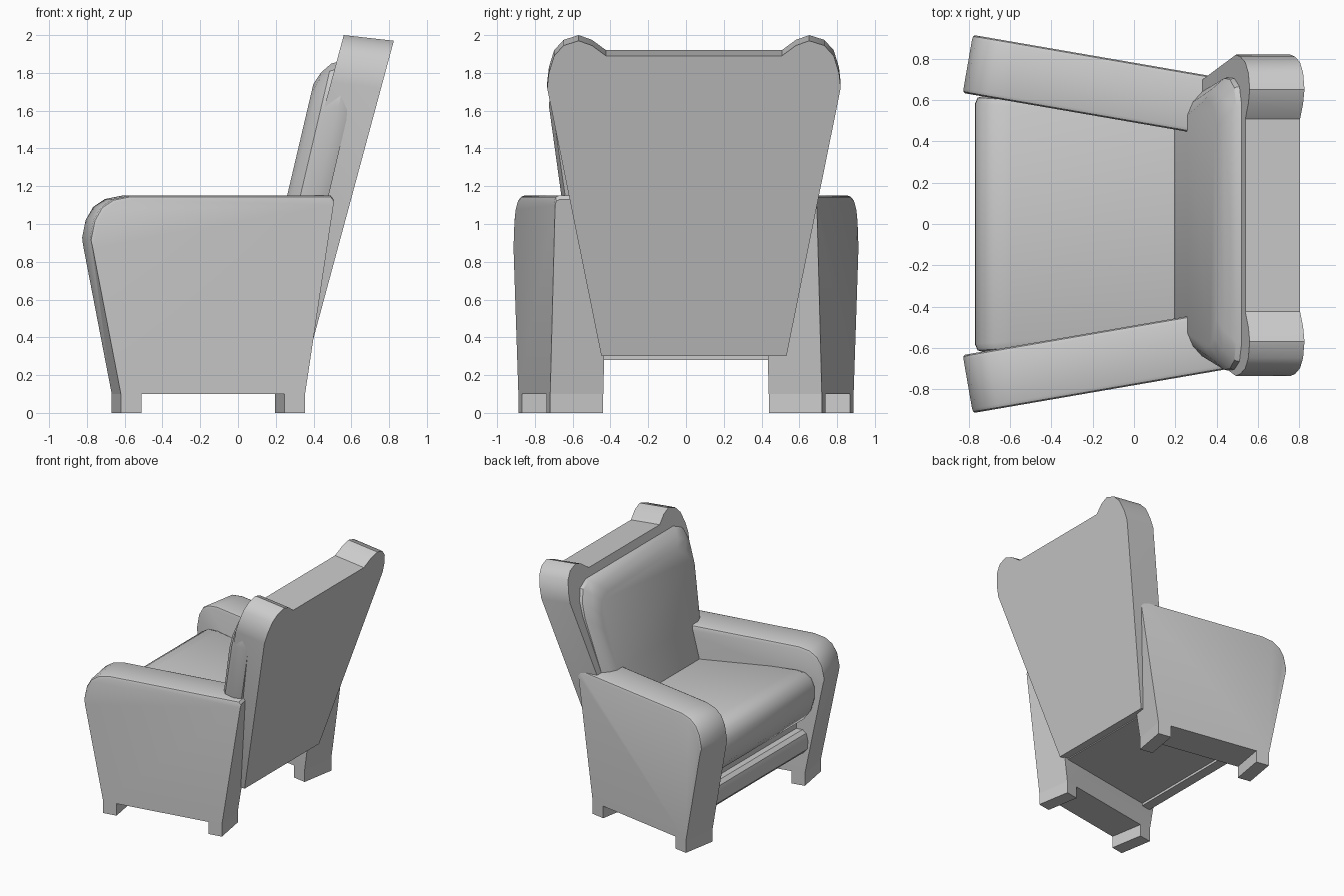
import bpy, bmesh, math
from mathutils import Vector

if "Cube" in bpy.data.objects:
    bpy.data.objects.remove(bpy.data.objects["Cube"])


def loft(name, rings, bevel=0.0, bevel_test=None, segs=2):
    """Skin a list of equal-length closed rings and cap both ends."""
    bm = bmesh.new()
    vs = [[bm.verts.new(p) for p in r] for r in rings]
    n = len(rings[0])
    for a, b in zip(vs, vs[1:]):
        for i in range(n):
            j = (i + 1) % n
            bm.faces.new((a[i], a[j], b[j], b[i]))
    bm.faces.new(vs[0][::-1])
    bm.faces.new(vs[-1])
    bmesh.ops.recalc_face_normals(bm, faces=bm.faces)
    if bevel:
        ends = set(vs[0]), set(vs[-1])
        edges = [e for e in bm.edges
                 if any(set(e.verts) <= s for s in ends)
                 and (bevel_test is None or all(bevel_test(v.co) for v in e.verts))]
        bmesh.ops.bevel(bm, geom=edges, offset=bevel, segments=segs, profile=0.5, affect='EDGES')
    me = bpy.data.meshes.new(name)
    bm.to_mesh(me)
    bm.free()
    ob = bpy.data.objects.new(name, me)
    bpy.context.collection.objects.link(ob)
    bpy.ops.object.select_all(action='DESELECT')
    ob.select_set(True)
    bpy.context.view_layer.objects.active = ob
    bpy.ops.object.shade_smooth_by_angle(angle=math.radians(32))
    return ob


def mirrored(half):
    """Close a right-half outline by mirroring it in y."""
    return half + [(-y, z) for y, z in reversed(half)]


# Arms and feet: side profiles extruded inward, splayed 10 degrees
SPLAY = math.radians(9.8)
ARM_W = 0.285
ARM = [(-.62, .1), (-.78, .93), (-.762, 1.02), (-.722, 1.09), (-.66, 1.132),
       (-.57, 1.15), (.495, 1.15), (.51, 1.13), (.355, .1)]


def splayed(profile, side):
    rings = []
    for w in (0, ARM_W):
        rings.append([(x - w * math.sin(SPLAY),
                       side * (.915 - (x + .78) * math.tan(SPLAY) - w * math.cos(SPLAY)), z)
                      for x, z in profile])
    return rings


for label, side in (("left", -1), ("right", 1)):
    loft(label + "_arm", splayed(ARM, side), .022, lambda c: c.z > .9)
    for end, x in (("front", -.62), ("back", .245)):
        foot = [(x, 0), (x + .11, 0), (x + .11, .1), (x, .1)]
        loft(f"{label}_{end}_foot", splayed(foot, side))


# Parts spanning between the arms: profile in x-z, narrower to the rear
def across(profile, half_front, taper):
    return [[(x, s * (half_front - taper * (x + .77)), z) for x, z in profile] for s in (-1, 1)]


SEAT = [(.32, .5), (-.60, .54), (-.68, .57), (-.74, .65), (-.77, .75), (-.768, .85),
        (-.735, .92), (-.68, .955), (-.60, .962), (.32, .868)]
loft("seat_cushion", across(SEAT, .625, .06), .045)

RAIL = [(-.58, .28), (-.665, .28), (-.69, .31), (-.695, .38), (-.68, .44), (-.65, .465), (-.58, .465)]
loft("front_rail", across(RAIL, .63, .1))

BASE = [(-.6, .3), (.3, .3), (.3, .56), (-.6, .56)]
loft("base", across(BASE, .65, .17))

# Backrest: winged outline, leaning back, slightly off centre
WING = [(.49, .33), (.777, 1.75), (.768, 1.83), (.74, 1.92), (.69, 1.975),
        (.61, 2.0), (.54, 1.975), (.465, 1.92)]
loft("backrest", [[(.56 + .27 * (z - 2) + dx, y + .042, z - dz) for y, z in mirrored(WING)]
                  for dx, dz in ((0, 0), (.265, .03))])

# Back cushion: stacked outlines that shrink toward the front
PAD = [(.57, .62), (.66, 1.15), (.725, 1.62), (.72, 1.74), (.68, 1.83), (.59, 1.87)]
pad_rings = []
for dx, inset in ((0, .13), (.025, .07), (.07, .02), (.16, 0), (.22, .02)):
    ring = []
    for y, z in mirrored(PAD):
        zz = z - inset * (z > 1.5)
        ring.append((.26 + .235 * (zz - 1.15) + dx, y - math.copysign(inset, y), zz))
    pad_rings.append(ring)
loft("back_cushion", pad_rings)
